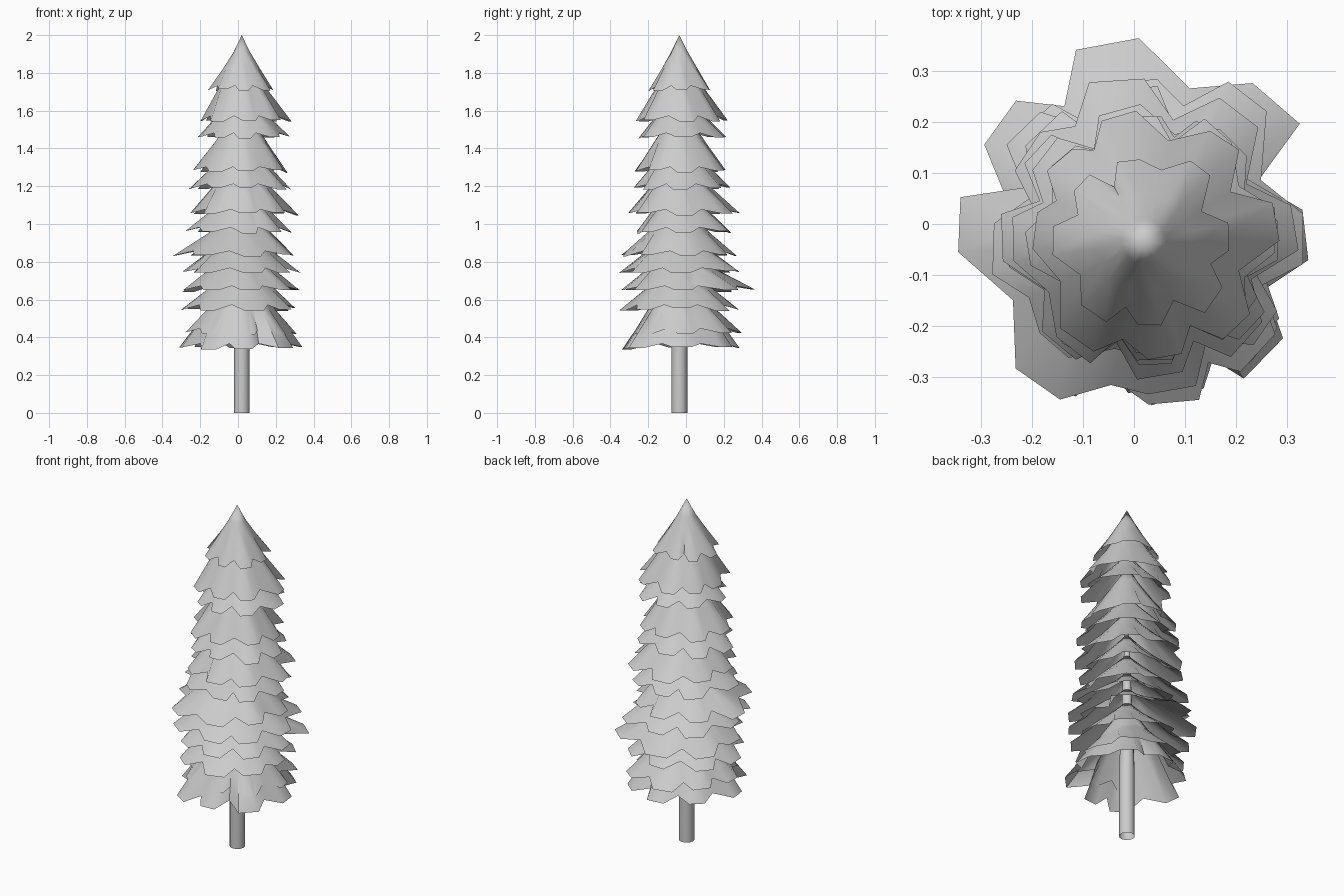
import bpy, bmesh, random
from math import cos, sin, pi, radians

random.seed(11)
if "Cube" in bpy.data.objects:
    bpy.data.objects.remove(bpy.data.objects["Cube"])

AXIS_X, AXIS_Y = 0.02, -0.035
LOBE_ANGLES = [radians(a) for a in (4, 52, 96, 137, 179, 234, 277, 320)]

grey = bpy.data.materials.new("light grey")
grey.use_nodes = True
colour = (0.6, 0.6, 0.6, 1)
grey.diffuse_color = colour
grey.node_tree.nodes["Principled BSDF"].inputs["Base Color"].default_value = colour


def finish(bm, name):
    mesh = bpy.data.meshes.new(name)
    bm.to_mesh(mesh)
    bm.free()
    mesh.materials.append(grey)
    obj = bpy.data.objects.new(name, mesh)
    bpy.context.collection.objects.link(obj)
    bpy.ops.object.select_all(action='DESELECT')
    obj.select_set(True)
    bpy.context.view_layer.objects.active = obj
    bpy.ops.object.shade_smooth_by_angle(angle=radians(60))
    return obj


def bridge(bm, upper, lower):
    n = len(upper)
    for i in range(n):
        j = (i + 1) % n
        bm.faces.new((upper[i], lower[i], lower[j], upper[j]))


def tier(name, edge_z, height, right, back, left, front):
    """Open skirt with eight blunt lobes; reaches are given along +x, +y, -x, -y."""
    reach = [right - AXIS_X, back - AXIS_Y, left + AXIS_X, front + AXIS_Y]
    angles = [a + random.uniform(-0.1, 0.1) for a in LOBE_ANGLES]
    rim = []
    for k, angle in enumerate(angles):
        a, b = reach[k // 2], reach[(k // 2 + 1) % 4]
        r = a if k % 2 == 0 else (a + b) / 2 * random.uniform(0.96, 1.1)
        following = angles[(k + 1) % LOBES] + (2 * pi if k == LOBES - 1 else 0)
        dz = random.uniform(-0.01, 0.006)
        half = random.uniform(0.13, 0.17)
        # two blunt tip corners, then the notch
        for off in (-half, half):
            rim.append((angle + off, r * random.uniform(0.98, 1.02), edge_z + dz))
        rim.append(((angle + following) / 2, r * random.uniform(0.74, 0.84), edge_z + 0.022))
    mean = sum(p[1] for p in rim) / len(rim)
    bm = bmesh.new()
    apex = bm.verts.new((AXIS_X, AXIS_Y, edge_z + height))
    rings = []
    for share, drop in ((0.27, 0.31), (0.58, 0.6), (1, 1)):
        lobing = share ** 1.5
        ring = []
        for angle, r, z in rim:
            rr = share * (r * lobing + mean * (1 - lobing))
            zz = edge_z + height - drop * (edge_z + height - z)
            ring.append(bm.verts.new((AXIS_X + rr * cos(angle), AXIS_Y + rr * sin(angle), zz)))
        rings.append(ring)
    top = rings[0]
    for i in range(len(top)):
        bm.faces.new((apex, top[i], top[(i + 1) % len(top)]))
    bridge(bm, rings[0], rings[1])
    bridge(bm, rings[1], rings[2])
    return finish(bm, name)


LOBES = len(LOBE_ANGLES)

# foliage tiers: edge height, cone height, reach right, back, left, front
tiers = [
    (1.71, .29, .19, .13, .16, .20),
    (1.55, .40, .28, .22, .20, .27),
    (1.46, .28, .28, .21, .21, .25),
    (1.28, .38, .26, .21, .24, .27),
    (1.19, .30, .28, .23, .26, .28),
    (1.055, .34, .32, .29, .25, .30),
    (.96, .28, .29, .24, .28, .26),
    (.835, .28, .30, .27, .35, .33),
    (.745, .26, .34, .29, .29, .36),
    (.65, .26, .32, .36, .29, .34),
    (.55, .28, .30, .28, .31, .35),
    (.425, .36, .31, .29, .28, .28),
    (.345, .5, .34, .28, .31, .33),
]
for index, row in enumerate(tiers):
    tier(f"foliage_tier_{index + 1}", *row)

# trunk: open tapered tube hidden inside the foliage
bm = bmesh.new()
rings = []
for radius, z in ((0.01, 1.3), (0.042, 0.4), (0.042, 0)):
    rings.append([bm.verts.new((AXIS_X + radius * cos(2 * pi * i / 12),
                                AXIS_Y + radius * sin(2 * pi * i / 12), z)) for i in range(12)])
bridge(bm, rings[0], rings[1])
bridge(bm, rings[1], rings[2])
finish(bm, "trunk")
